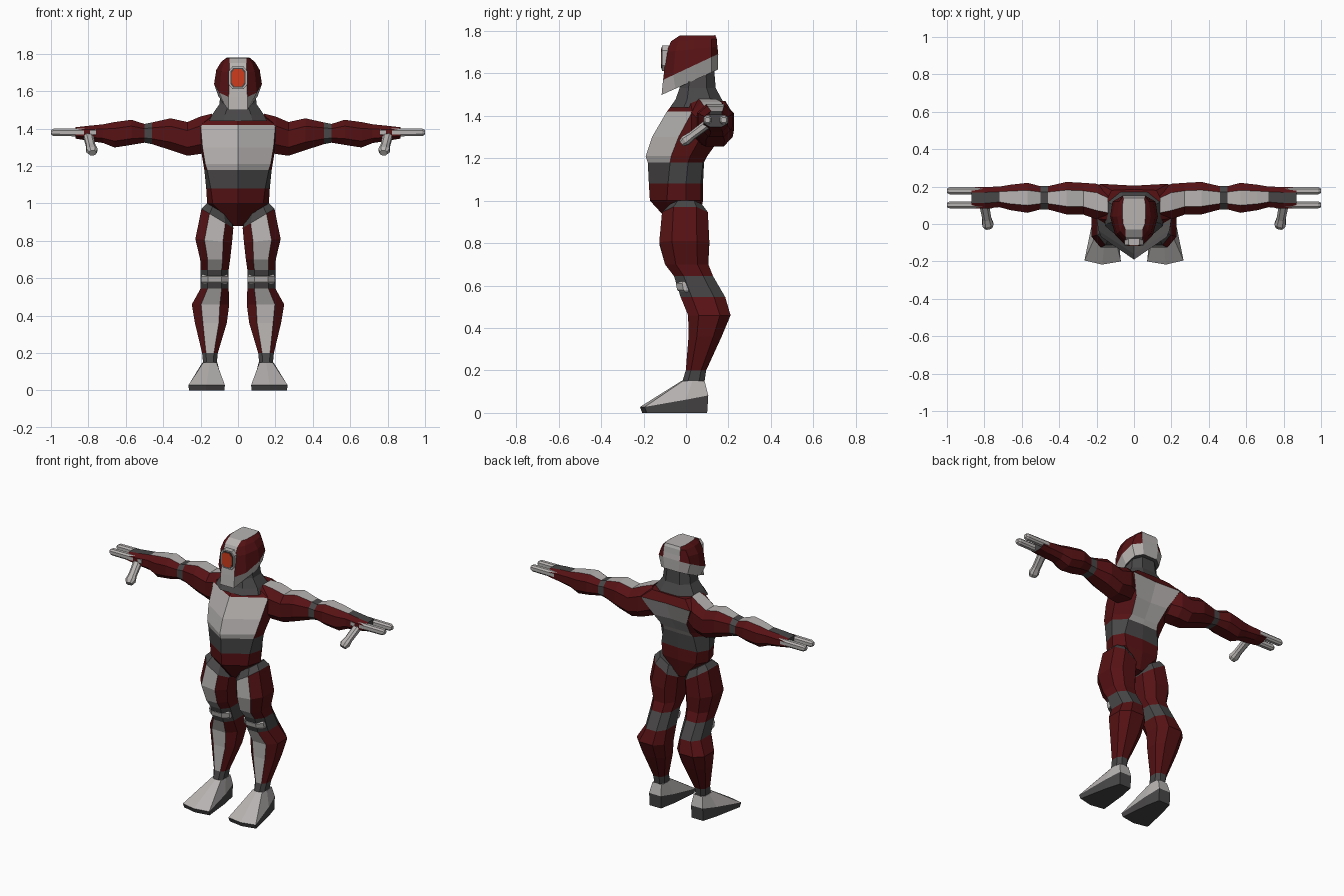
import bpy, bmesh, math
from mathutils import Vector

if "Cube" in bpy.data.objects:
    bpy.data.objects.remove(bpy.data.objects["Cube"])

# Flat palette
PALETTE = {
    "dark_red": (0.095, 0.006, 0.007),
    "light_grey": (0.47, 0.45, 0.44),
    "dark_grey": (0.065, 0.062, 0.062),
    "visor_orange": (0.62, 0.045, 0.012),
}
NAMES = list(PALETTE)
RED, LIGHT, DARK, ORANGE = range(4)
MATS = []
for n, c in PALETTE.items():
    m = bpy.data.materials.new(n)
    m.diffuse_color = (*c, 1)
    m.use_nodes = True
    m.node_tree.nodes["Principled BSDF"].inputs["Base Color"].default_value = m.diffuse_color
    MATS.append(m)


def loft(name, rings, rule, mirror=False, caps=(None, None)):
    """Skin equal-sized rings; rule(segment, facet) gives the colour."""
    bm = bmesh.new()
    vr = [[bm.verts.new(p) for p in r] for r in rings]
    n = len(rings[0])
    for s in range(len(vr) - 1):
        for k in range(n):
            j = (k + 1) % n
            f = bm.faces.new((vr[s][k], vr[s][j], vr[s + 1][j], vr[s + 1][k]))
            f.material_index = rule(s, k)
    for ring, col in ((vr[0], caps[0]), (vr[-1], caps[1])):
        for i in range(n // 2 - 1):
            f = bm.faces.new((ring[i], ring[i + 1], ring[n - 2 - i], ring[n - 1 - i]))
            f.material_index = rule(0, 0) if col is None else col
    bmesh.ops.recalc_face_normals(bm, faces=bm.faces)
    me = bpy.data.meshes.new(name)
    bm.to_mesh(me)
    bm.free()
    for m in MATS:
        me.materials.append(m)
    ob = bpy.data.objects.new(name, me)
    bpy.context.collection.objects.link(ob)
    if mirror:
        ob.modifiers.new("mirror", 'MIRROR')
    return ob


def octagon(hu, hv, c=0.5):
    """Facet 1 faces +u, 3 faces +v, 5 faces -u, 7 faces -v."""
    q = [(hu * c, -hv), (hu, -hv * c), (hu, hv * c), (hu * c, hv)]
    return q + [(-u, v) for u, v in reversed(q)]


def ring_z(z, xc, yc, hx, hy, tilt=0.0, c=0.5):
    return [(xc + u, yc + v, z + tilt * u) for u, v in octagon(hx, hy, c)]


def ring_x(x, yc, zc, hy, hz, c=0.5):
    return [(x, yc + u, zc + v) for u, v in octagon(hy, hz, c)]


# Torso: half outlines from front centre round to back centre
torso = [
    (0.88, [(0, -.06), (.02, -.055), (.03, 0), (.02, .05), (0, .055)]),
    (1.00, [(0, -.17), (.135, -.09), (.165, 0), (.12, .07), (0, .08)]),
    (1.08, [(0, -.175), (.145, -.085), (.17, 0), (.13, .07), (0, .08)]),
    (1.18, [(0, -.18), (.165, -.075), (.18, .01), (.11, .08), (0, .085)]),
    (1.21, [(0, -.19), (.175, -.07), (.185, .02), (.10, .10), (0, .10)]),
    (1.30, [(0, -.16), (.19, -.035), (.20, .07), (.12, .165), (0, .155)]),
    (1.42, [(0, -.09), (.20, .03), (.22, .12), (.18, .215), (0, .205)]),
    (1.47, [(0, -.05), (.13, .02), (.16, .10), (.12, .18), (0, .185)]),
]
rings = []
for z, half in torso:
    full = half + [(-x, y) for x, y in half[3:0:-1]]
    rings.append([(x, y, z) for x, y in full])


def torso_rule(s, k):
    if s == 2:
        return DARK
    return LIGHT if 3 <= s <= 5 and k in (0, 7, 3, 4) else RED


loft("torso", rings, torso_rule)

# Neck
loft("neck", [ring_z(1.44, 0, .055, .155, .13), ring_z(1.475, 0, .06, .138, .11),
              ring_z(1.53, 0, .055, .10, .085), ring_z(1.65, 0, .055, .085, .075)],
     lambda s, k: DARK)

# Helmet: tilted rings, half outlines from front edge to back edge
helmet = [
    (1.55, .45, [(.05, -.115), (.072, -.05), (.105, .05), (.095, .12), (.05, .15)]),
    (1.62, .47, [(.05, -.108), (.10, -.06), (.128, .04), (.115, .12), (.06, .152)]),
    (1.71, .10, [(.045, -.092), (.09, -.05), (.116, .04), (.10, .12), (.06, .148)]),
    (1.755, .05, [(.045, -.07), (.075, -.035), (.09, .04), (.08, .12), (.06, .145)]),
    (1.778, .01, [(.045, -.03), (.058, 0), (.062, .05), (.062, .10), (.055, .138)]),
]
rings = []
for z, tilt, half in helmet:
    full = half + [(-x, y) for x, y in reversed(half)]
    rings.append([(x, y, z + tilt * y) for x, y in full])
loft("helmet", rings, lambda s, k: LIGHT if s == 0 or k in (4, 9) else RED,
     caps=(DARK, LIGHT))


# Visor: stacked eight-sided plates
def visor_plate(name, hx, hz, y0, y1, col):
    loft(name, [[(u, y, 1.672 + v) for u, v in octagon(hx, hz, .6)] for y in (y0, y1)],
         lambda s, k: col)


visor_plate("visor_frame", .05, .06, -.112, -.075, LIGHT)
visor_plate("visor_rim", .041, .053, -.115, -.111, DARK)
visor_plate("visor_lens", .034, .046, -.118, -.114, ORANGE)

# Arms with palms: x, centre y and z, half depth, half height
arm = [
    (.14, .10, 1.38, .08, .10), (.20, .12, 1.365, .095, .10),
    (.27, .135, 1.345, .085, .09), (.36, .138, 1.37, .087, .085),
    (.46, .14, 1.375, .062, .058), (.50, .14, 1.375, .062, .05),
    (.57, .14, 1.38, .08, .067), (.66, .142, 1.367, .068, .068),
    (.72, .145, 1.373, .055, .05), (.80, .14, 1.375, .058, .04),
    (.87, .14, 1.377, .055, .03),
]


def arm_rule(s, k):
    if s == 4 or (s >= 8 and k == 3):
        return DARK
    return LIGHT if k == 3 else RED


loft("arm", [ring_x(*r) for r in arm], arm_rule, mirror=True, caps=(RED, DARK))

# Fingers
for name, y in (("front_finger", .102), ("back_finger", .178)):
    loft(name, [ring_x(.76, y, 1.38, .019, .022), ring_x(.985, y, 1.38, .019, .02),
                ring_x(1.0, y, 1.38, .012, .012)], lambda s, k: LIGHT, mirror=True)

# Thumb: a tapered bar running forward and down
start, end = Vector((.80, .10, 1.36)), Vector((.778, -.02, 1.27))
axis = (end - start).normalized()
side = axis.cross(Vector((0, 0, 1))).normalized()
up = side.cross(axis)
rings = []
for t, r in ((0, .026), (.6, .024), (.85, .03), (1, .02)):
    p = start.lerp(end, t)
    rings.append([p + side * u + up * v for u, v in octagon(r, r * .8)])
loft("thumb", rings, lambda s, k: LIGHT, mirror=True)

# Legs: z, centre x and y, half width, half depth, tilt
leg = [
    (.965, .105, 0, .06, .075, .6), (.92, .11, -.005, .085, .108, .6),
    (.80, .13, -.008, .098, .118, .1), (.70, .122, .003, .08, .102, 0),
    (.645, .125, .035, .075, .092, 0), (.545, .125, .08, .075, .105, 0),
    (.46, .147, .11, .10, .10, 0), (.36, .145, .09, .085, .078, 0),
    (.20, .15, .047, .042, .048, 0), (.14, .15, .033, .036, .053, 0),
]


def leg_rule(s, k):
    if s in (0, 4, 8):
        return DARK
    return LIGHT if k == 7 else RED


loft("leg", [ring_z(*r) for r in leg], leg_rule, mirror=True)

# Knee pad
loft("knee_pad", [ring_z(.57, .125, .02, .068, .05), ring_z(.58, .125, .018, .073, .06),
                  ring_z(.61, .125, .012, .073, .06), ring_z(.62, .125, .012, .068, .05)],
     lambda s, k: LIGHT, mirror=True)

# Feet: outline from inner toe to outer toe, then round the heel
sole = [(.07, -.20), (.17, -.217), (.265, -.195), (.225, 0), (.195, .105), (.11, .105), (.09, 0)]
sole.insert(6, (.10, .05))
ankle = [(.115, -.015), (.15, -.022), (.185, -.015), (.19, .03), (.183, .088),
         (.117, .088), (.112, .06), (.11, .03)]
foot = [
    [(.167 + (x - .167) * .97, y * .95, 0) for x, y in sole],
    [(x, y, .028 + max(0, y + .18) * .19) for x, y in sole],
    [(x, y, .15) for x, y in ankle],
]
loft("foot", foot, lambda s, k: DARK if s == 0 else LIGHT, mirror=True, caps=(DARK, LIGHT))
